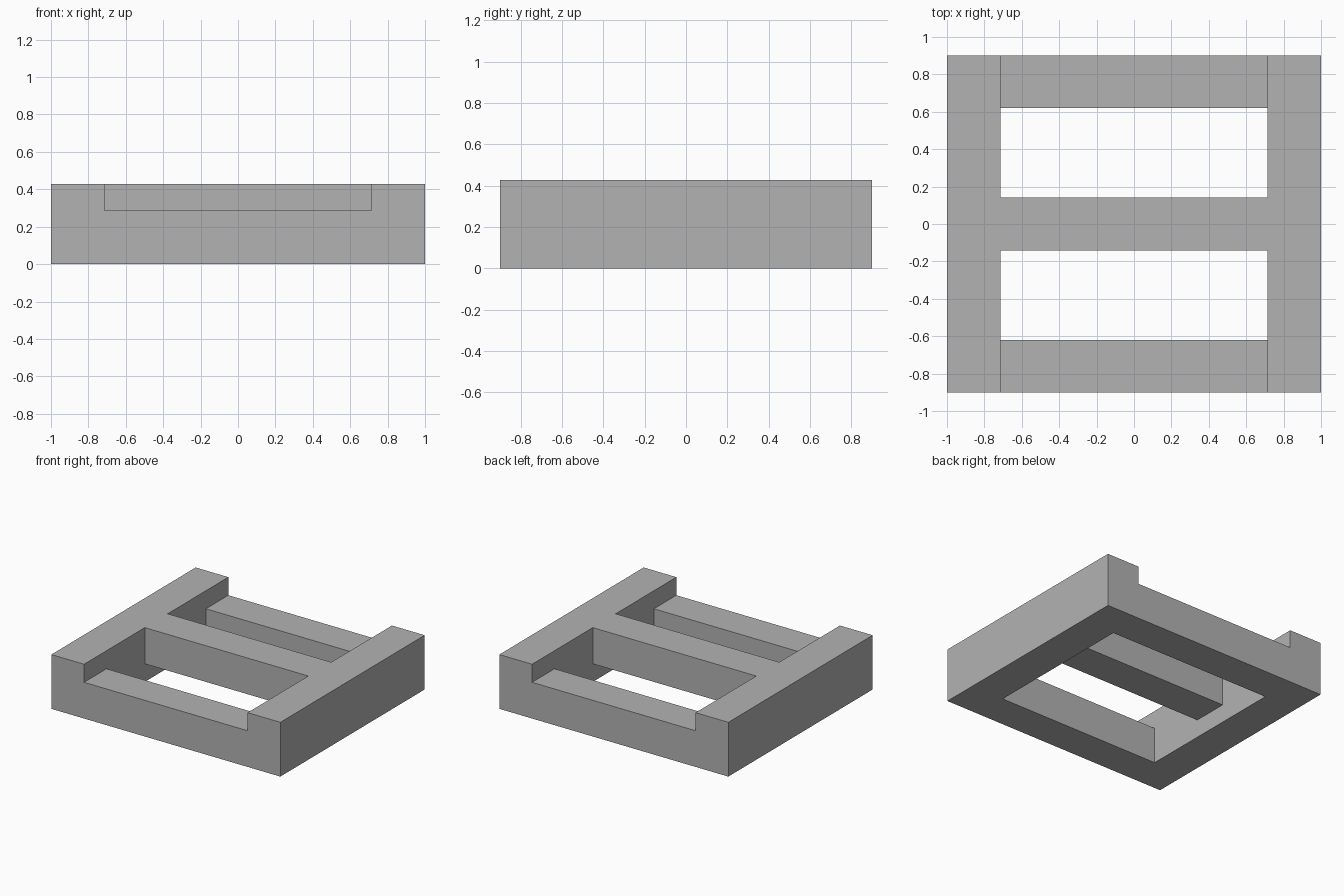
import bpy

cube = bpy.data.objects.get("Cube")
if cube:
    bpy.data.objects.remove(cube, do_unlink=True)

# Main proportions
UNIT = 1 / 7
HALF_Y = 0.9
SPAN = 5 * UNIT        # half width between the side rails
INNER = 0.62           # inner edge of the end rails
HEIGHT = 3 * UNIT

grey = bpy.data.materials.new("grey")
grey.use_nodes = True
colour = (0.45, 0.45, 0.45, 1)
grey.diffuse_color = colour
grey.node_tree.nodes["Principled BSDF"].inputs["Base Color"].default_value = colour


def box(name, x, y, z):
    """Box from (low, high) ranges on each axis."""
    bpy.ops.mesh.primitive_cube_add(size=1)
    obj = bpy.context.object
    obj.name = name
    for v in obj.data.vertices:
        v.co = [r[0] if c < 0 else r[1] for c, r in zip(v.co, (x, y, z))]
    obj.data.materials.append(grey)
    return obj


def cut(target, cutter):
    mod = target.modifiers.new("cut", "BOOLEAN")
    mod.operation = "DIFFERENCE"
    mod.solver = "EXACT"
    mod.object = cutter
    bpy.context.view_layer.objects.active = target
    bpy.ops.object.modifier_apply(modifier=mod.name)
    bpy.data.objects.remove(cutter, do_unlink=True)


# Solid block forming the side rails, end rails and crossbar
frame = box("frame", (-1, 1), (-HALF_Y, HALF_Y), (0, HEIGHT))
across = (-SPAN, SPAN)

for side in (-1, 1):
    # Through opening between crossbar and end rail
    cut(frame, box("opening_cutter", across,
                   sorted((side * UNIT, side * INNER)), (-1, 1)))
    # Lowered top of the end rail
    cut(frame, box("notch_cutter", across,
                   sorted((side * 0.5, side * 1.2)), (2 * UNIT, 1)))

# Raised underside of the crossbar
cut(frame, box("underside_cutter", across, (-0.3, 0.3), (-1, UNIT)))
